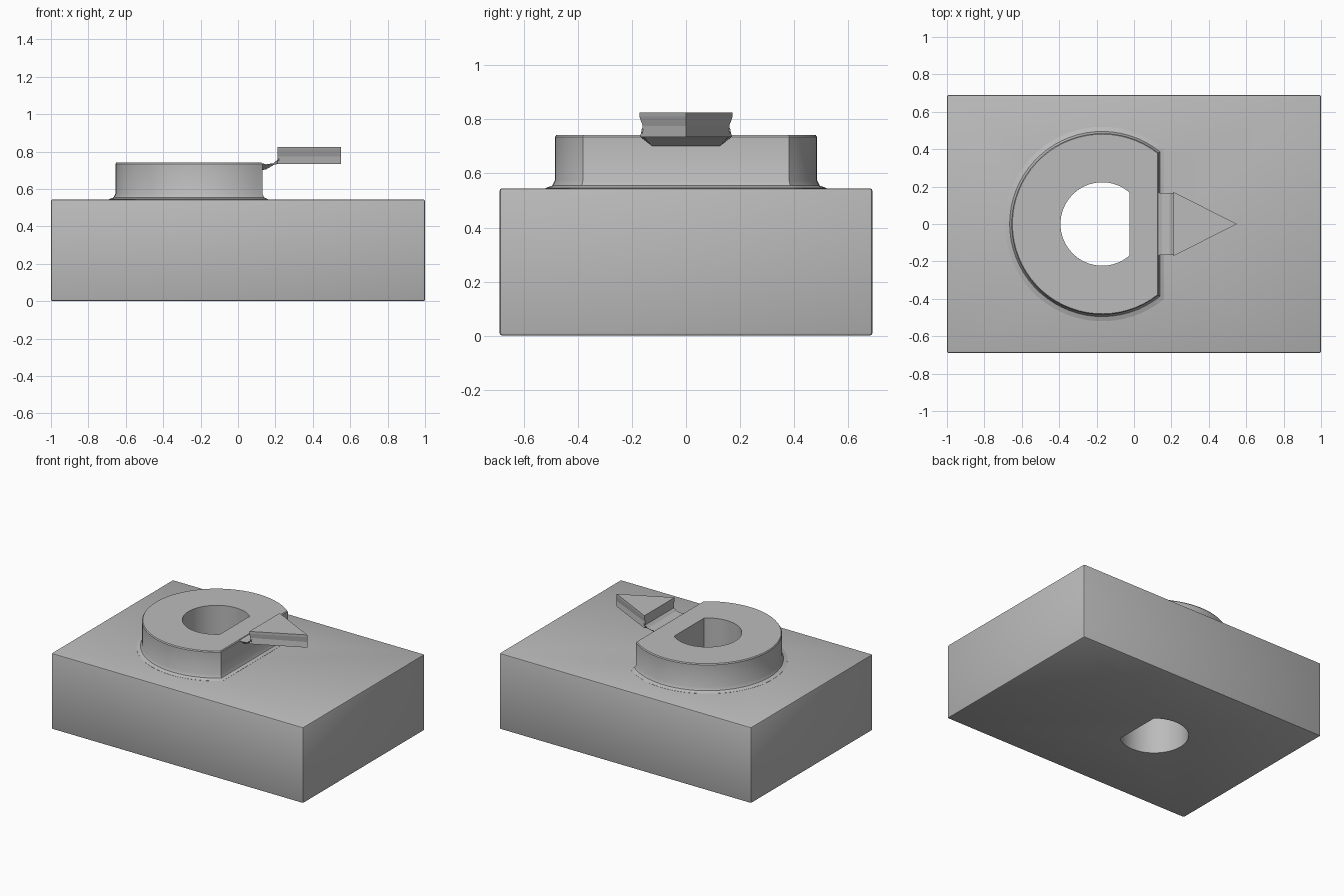
import bpy, bmesh, math

if "Cube" in bpy.data.objects:
    bpy.data.objects.remove(bpy.data.objects["Cube"])

grey = bpy.data.materials.new("plain grey")
grey.use_nodes = True
COLOUR = (0.5, 0.5, 0.5, 1)
grey.diffuse_color = COLOUR
grey.node_tree.nodes["Principled BSDF"].inputs["Base Color"].default_value = COLOUR

CENTRE_X = -0.17   # axis of the collar and its hole


def d_outline(radius, flat_x, steps=48):
    """Circle about the collar axis with its +x side cut flat."""
    start = math.acos((flat_x - CENTRE_X) / radius)
    span = 2 * (math.pi - start)
    return [(CENTRE_X + radius * math.cos(start + span * i / steps),
             radius * math.sin(start + span * i / steps)) for i in range(steps + 1)]


def loft(name, rings):
    """Closed solid through a stack of equal-length rings of 3D points."""
    bm = bmesh.new()
    loops = [[bm.verts.new(p) for p in ring] for ring in rings]
    for low, high in zip(loops, loops[1:]):
        for i in range(len(low)):
            j = (i + 1) % len(low)
            bm.faces.new((low[i], low[j], high[j], high[i]))
    bm.faces.new(loops[0][::-1])
    bm.faces.new(loops[-1])
    bmesh.ops.recalc_face_normals(bm, faces=bm.faces)
    mesh = bpy.data.meshes.new(name)
    bm.to_mesh(mesh)
    bm.free()
    mesh.materials.append(grey)
    obj = bpy.data.objects.new(name, mesh)
    bpy.context.collection.objects.link(obj)
    return obj


def at(outline, z):
    return [(x, y, z) for x, y in outline]


def apply_modifiers(obj):
    bpy.ops.object.select_all(action='DESELECT')
    obj.select_set(True)
    bpy.context.view_layer.objects.active = obj
    for mod in list(obj.modifiers):
        bpy.ops.object.modifier_apply(modifier=mod.name)
    bpy.ops.object.shade_smooth_by_angle(angle=math.radians(30))


# Base block with slightly softened edges
corners = [(-1, -0.69), (1, -0.69), (1, 0.69), (-1, 0.69)]
base = loft("base_block", [at(corners, 0), at(corners, 0.545)])
bevel = base.modifiers.new("soft edges", 'BEVEL')
bevel.width = 0.01
bevel.segments = 2

# D-shaped collar: small flared foot, straight wall, softened rim
collar = loft("collar", [at(d_outline(r, flat), z) for r, flat, z in (
    (0.52, 0.16, 0.535), (0.52, 0.16, 0.546), (0.495, 0.14, 0.555),
    (0.485, 0.13, 0.575), (0.485, 0.13, 0.735), (0.48, 0.125, 0.742))])

# D-shaped hole through collar and base
cutter = loft("hole_cutter", [at(d_outline(0.223, -0.025), z) for z in (-0.1, 0.9)])
cutter.hide_render = True
for part in (base, collar):
    cut = part.modifiers.new("hole", 'BOOLEAN')
    cut.operation = 'DIFFERENCE'
    cut.solver = 'EXACT'
    cut.object = cutter
    apply_modifiers(part)
bpy.data.objects.remove(cutter)

# Arrow-shaped pointer with a slightly waisted edge
loft("pointer", [at([(0.21, -w), (0.55, 0), (0.21, w)], z)
                 for w, z in ((0.17, 0.735), (0.16, 0.775), (0.172, 0.81), (0.172, 0.826))])

# Thin neck joining the collar rim to the pointer
loft("pointer_neck", [
    [(x, -low_w, low), (x, low_w, low), (x, high_w, high), (x, -high_w, high)]
    for x, low_w, low, high_w, high in (
        (0.12, 0.12, 0.70, 0.17, 0.74), (0.15, 0.13, 0.705, 0.165, 0.732),
        (0.19, 0.15, 0.728, 0.165, 0.738), (0.22, 0.16, 0.737, 0.165, 0.765))])
